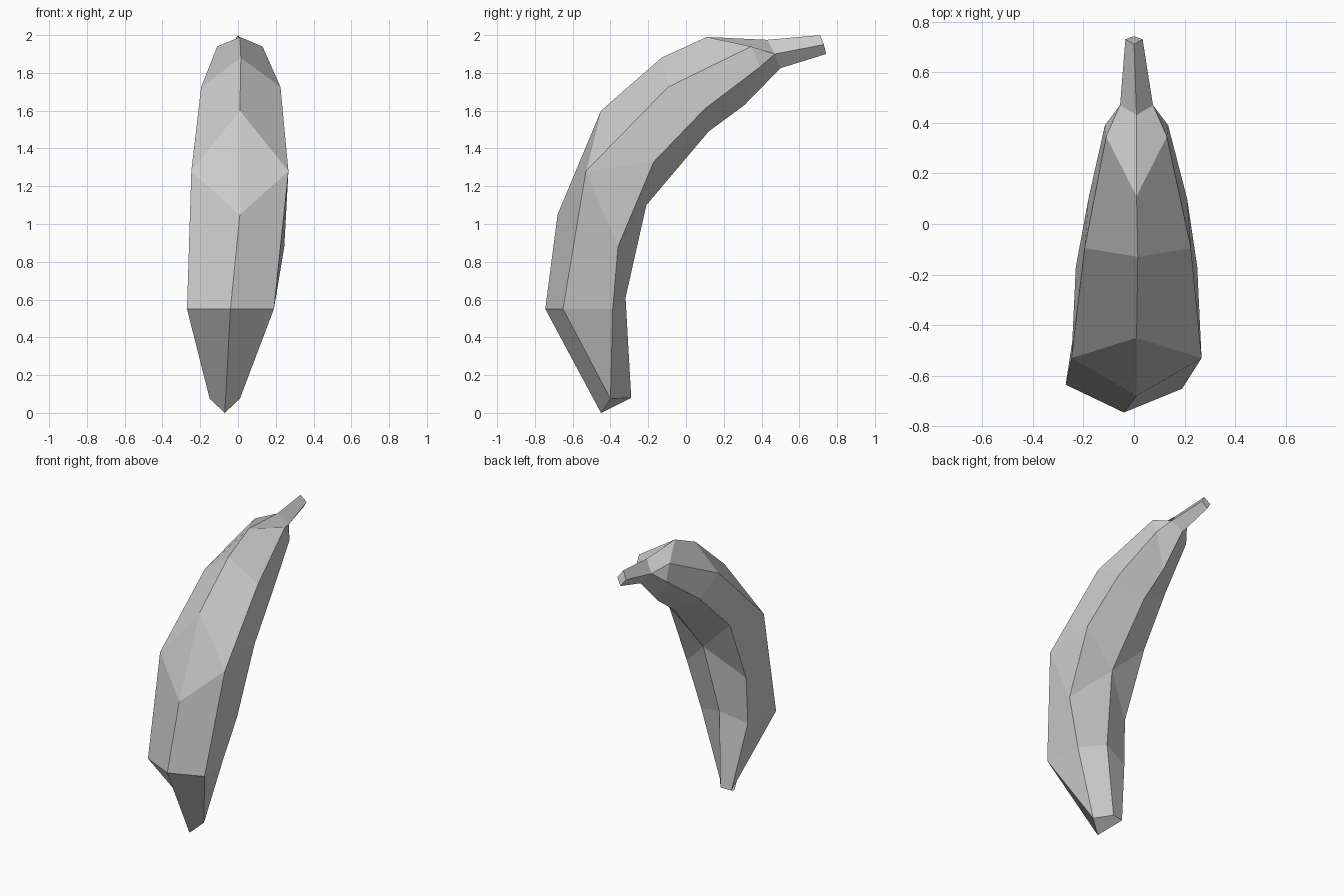
import bpy, bmesh

# Stations from blossom tip to stem end. Each is a six-sided cross-section:
# centre x, outer ridge (y, z), side ridges (half width, y, z),
# lower side ridges (half width, y, z), inner ridge (y, z), left/right y skew
stations = [
    (-0.07, (-0.45, 0.00), (0.08, -0.35, 0.075), (0.08, -0.35, 0.075), (-0.29, 0.08), 0.05),
    (-0.04, (-0.745, 0.55), (0.23, -0.643, 0.55), (0.19, -0.38, 0.55), (-0.32, 0.61), 0.008),
    (0.01, (-0.68, 1.05), (0.257, -0.53, 1.28), (0.235, -0.36, 0.88), (-0.21, 1.10), 0),
    (0.01, (-0.45, 1.60), (0.257, -0.53, 1.28), (0.24, -0.17, 1.33), (-0.21, 1.10), 0),
    (0.015, (-0.13, 1.88), (0.21, -0.095, 1.725), (0.195, 0.10, 1.61), (0.12, 1.49), 0),
    (0.01, (0.11, 1.99), (0.12, 0.345, 1.94), (0.125, 0.39, 1.83), (0.31, 1.63), 0),
    (0.01, (0.43, 1.975), (0.065, 0.47, 1.90), (0.065, 0.47, 1.90), (0.50, 1.825), 0),
    (0.00, (0.71, 2.00), (0.034, 0.73, 1.95), (0.034, 0.73, 1.95), (0.742, 1.90), 0),
]


def ring_points(cx, outer, side, lower, inner, skew):
    def pair(p, s):
        return (cx + s * p[0], p[1] - s * skew, p[2])
    return [(cx, *outer), pair(side, 1), pair(lower, 1),
            (cx, *inner), pair(lower, -1), pair(side, -1)]


# Banana body and stem: loft through the stations, merging shared ridge points
bm = bmesh.new()
rings = [[bm.verts.new(p) for p in ring_points(*s)] for s in stations]
for a, b in zip(rings, rings[1:]):
    for i in range(6):
        j = (i + 1) % 6
        bm.faces.new((a[i], a[j], b[j], b[i]))
bm.faces.new(rings[0][::-1])
bm.faces.new(rings[-1])
bmesh.ops.remove_doubles(bm, verts=bm.verts, dist=0.001)
bmesh.ops.recalc_face_normals(bm, faces=bm.faces)

mesh = bpy.data.meshes.new("banana")
bm.to_mesh(mesh)
bm.free()
bpy.context.collection.objects.link(bpy.data.objects.new("banana", mesh))
